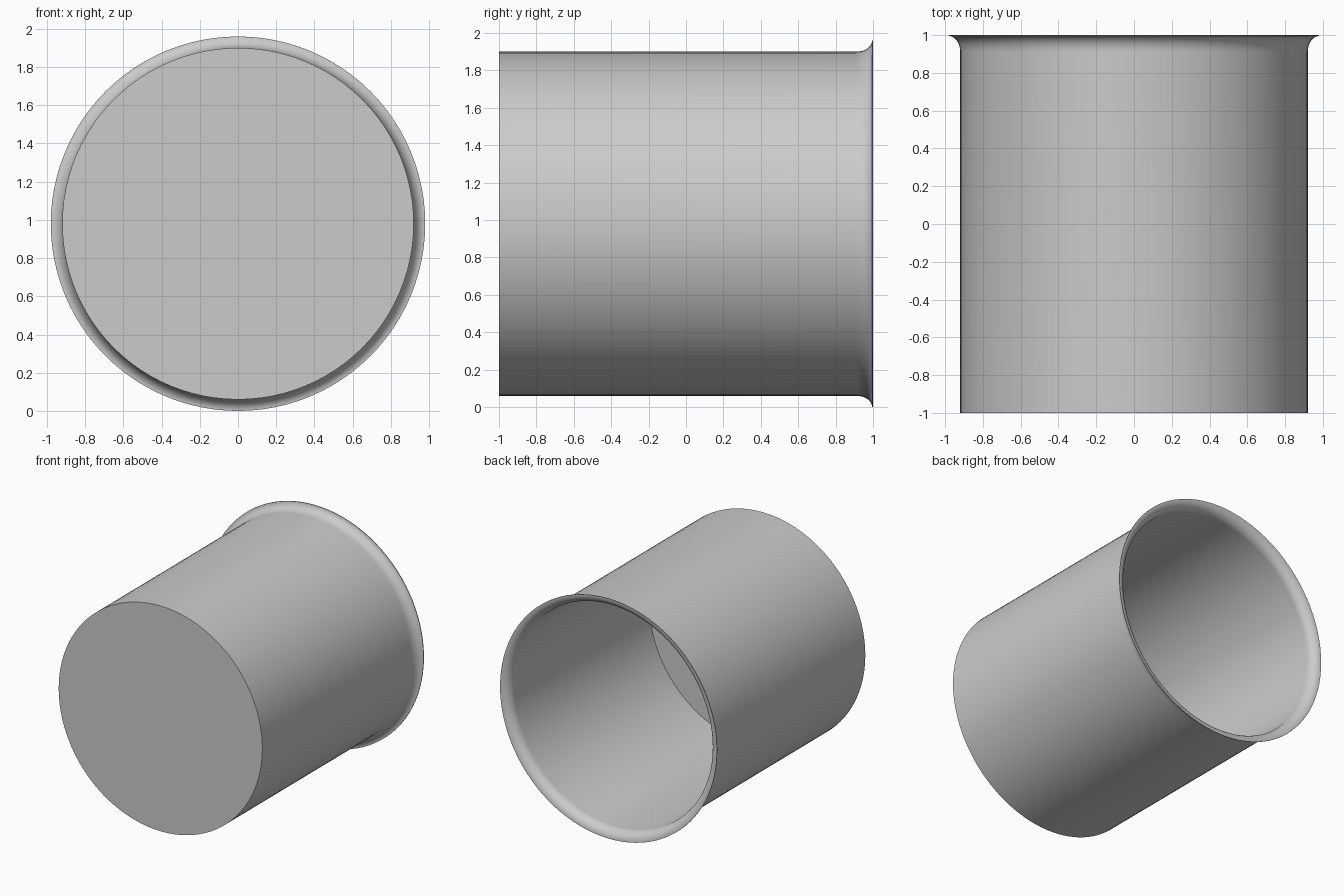
import bpy, bmesh
from math import sin, cos, pi, radians
from mathutils import Vector

cube = bpy.data.objects.get("Cube")
if cube:
    bpy.data.objects.remove(cube, do_unlink=True)

CENTRE_Z = 0.98
RIM_R = 0.98
OUTER_R = 0.92
INNER_R = 0.905
FLOOR_Y = -0.82
SEGMENTS = 96
ARC_STEPS = 10


def make_material(name, colour):
    mat = bpy.data.materials.new(name)
    mat.use_nodes = True
    mat.diffuse_color = colour
    mat.node_tree.nodes["Principled BSDF"].inputs["Base Color"].default_value = colour
    return mat


def flare(r, y_start, y_end):
    """Quarter arc that leaves the wall tangentially and turns out to the rim."""
    return [(RIM_R - (RIM_R - r) * cos(a), y_start + (y_end - y_start) * sin(a))
            for a in (i * pi / 2 / ARC_STEPS for i in range(ARC_STEPS + 1))]


def lathe(name, profile, mat):
    """Revolve a (radius, y) profile around the horizontal y axis."""
    bm = bmesh.new()
    verts = [bm.verts.new((r, y, 0)) for r, y in profile]
    edges = [bm.edges.new(pair) for pair in zip(verts, verts[1:])]
    bmesh.ops.spin(bm, geom=verts + edges, cent=(0, 0, 0), axis=(0, 1, 0),
                   angle=2 * pi, steps=SEGMENTS, use_merge=False)
    bmesh.ops.remove_doubles(bm, verts=bm.verts, dist=0.0005)
    bmesh.ops.recalc_face_normals(bm, faces=bm.faces)
    bmesh.ops.translate(bm, verts=bm.verts, vec=Vector((0, 0, CENTRE_Z)))
    mesh = bpy.data.meshes.new(name)
    bm.to_mesh(mesh)
    bm.free()
    mesh.materials.append(mat)
    obj = bpy.data.objects.new(name, mesh)
    bpy.context.collection.objects.link(obj)
    bpy.ops.object.select_all(action="DESELECT")
    obj.select_set(True)
    bpy.context.view_layer.objects.active = obj
    bpy.ops.object.shade_smooth_by_angle(angle=radians(35))
    return obj


grey = make_material("plain grey", (0.6, 0.6, 0.6, 1))

# Closed front, outer wall, flared rim, inner wall and inside floor
outside = [(0, -1), (OUTER_R, -1)] + flare(OUTER_R, 0.91, 0.995)
inside = [(0, FLOOR_Y), (INNER_R, FLOOR_Y)] + flare(INNER_R, 0.92, 1.0)
lathe("flared_cup", outside + inside[::-1], grey)
